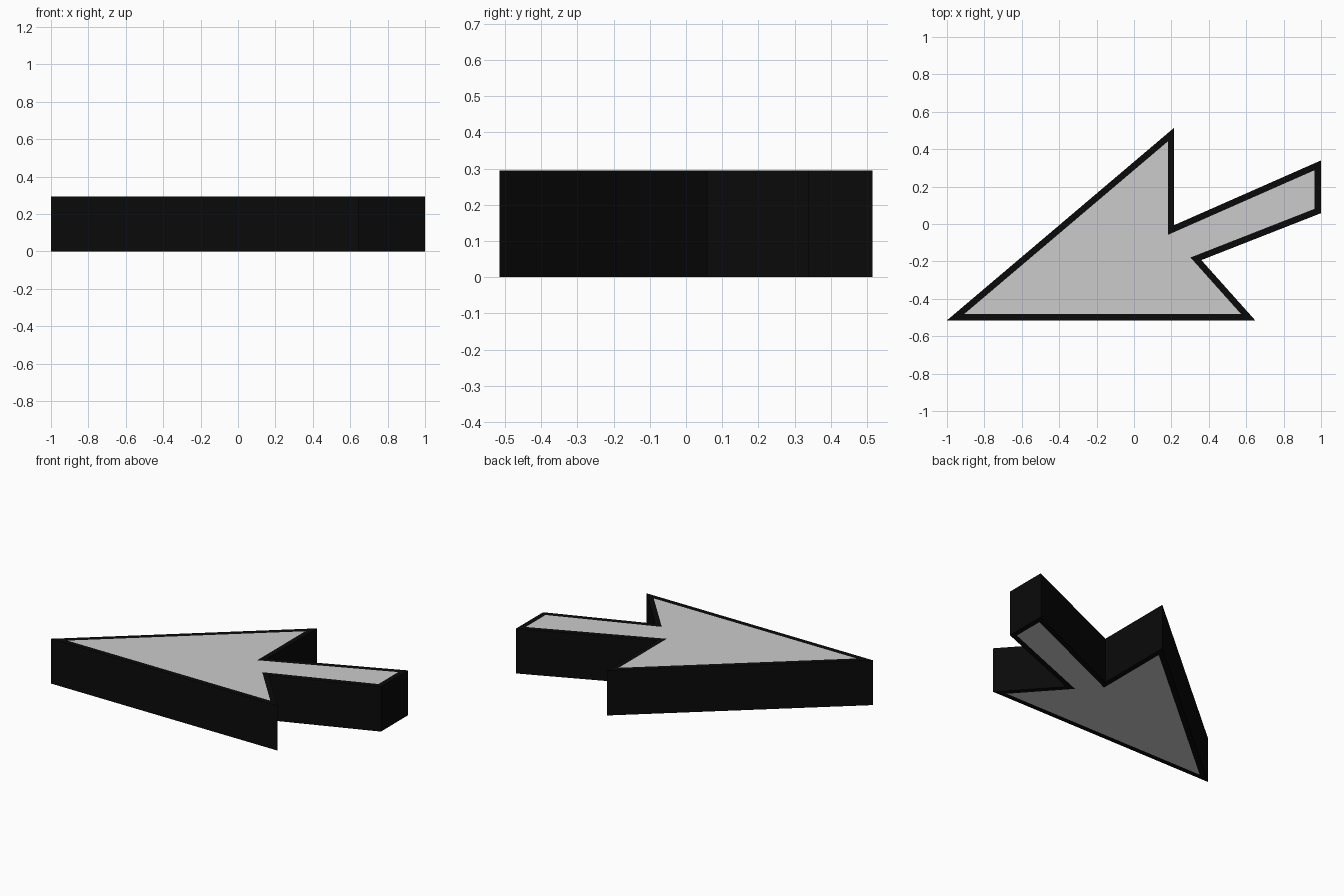
import bpy
import bmesh

if "Cube" in bpy.data.objects:
    bpy.data.objects.remove(bpy.data.objects["Cube"])

HEIGHT = 0.295
BORDER = 0.034

# Arrow outline, counter-clockwise from the tip
OUTLINE = [(-1.0, -0.515), (0.648, -0.515), (0.36, -0.193), (1.0, 0.058),
           (1.0, 0.34), (0.215, -0.006), (0.215, 0.515)]


def arrow_part(name, keep_panels):
    """Extrude the arrow, inset both caps, keep either the panels or the rest."""
    bm = bmesh.new()
    base = bm.faces.new([bm.verts.new((x, y, 0)) for x, y in OUTLINE])
    ext = bmesh.ops.extrude_face_region(bm, geom=[base], use_keep_orig=True)
    top = [v for v in ext["geom"] if isinstance(v, bmesh.types.BMVert)]
    bmesh.ops.translate(bm, verts=top, vec=(0, 0, HEIGHT))
    bmesh.ops.recalc_face_normals(bm, faces=bm.faces)
    caps = [f for f in bm.faces if abs(f.normal.z) > 0.9]
    bmesh.ops.inset_individual(bm, faces=caps, thickness=BORDER, use_even_offset=True)
    unwanted = [f for f in bm.faces if (f in caps) != keep_panels]
    bmesh.ops.delete(bm, geom=unwanted, context="FACES")
    mesh = bpy.data.meshes.new(name)
    bm.to_mesh(mesh)
    bm.free()
    obj = bpy.data.objects.new(name, mesh)
    bpy.context.collection.objects.link(obj)
    return obj


# Black side walls and border
black = bpy.data.materials.new("black")
black.diffuse_color = (0.003, 0.003, 0.003, 1)
black.use_nodes = True
black.node_tree.nodes["Principled BSDF"].inputs["Base Color"].default_value = black.diffuse_color
arrow_part("arrow_border", False).data.materials.append(black)

# Grey top and bottom panels, flush with the border
arrow_part("arrow_panels", True)
